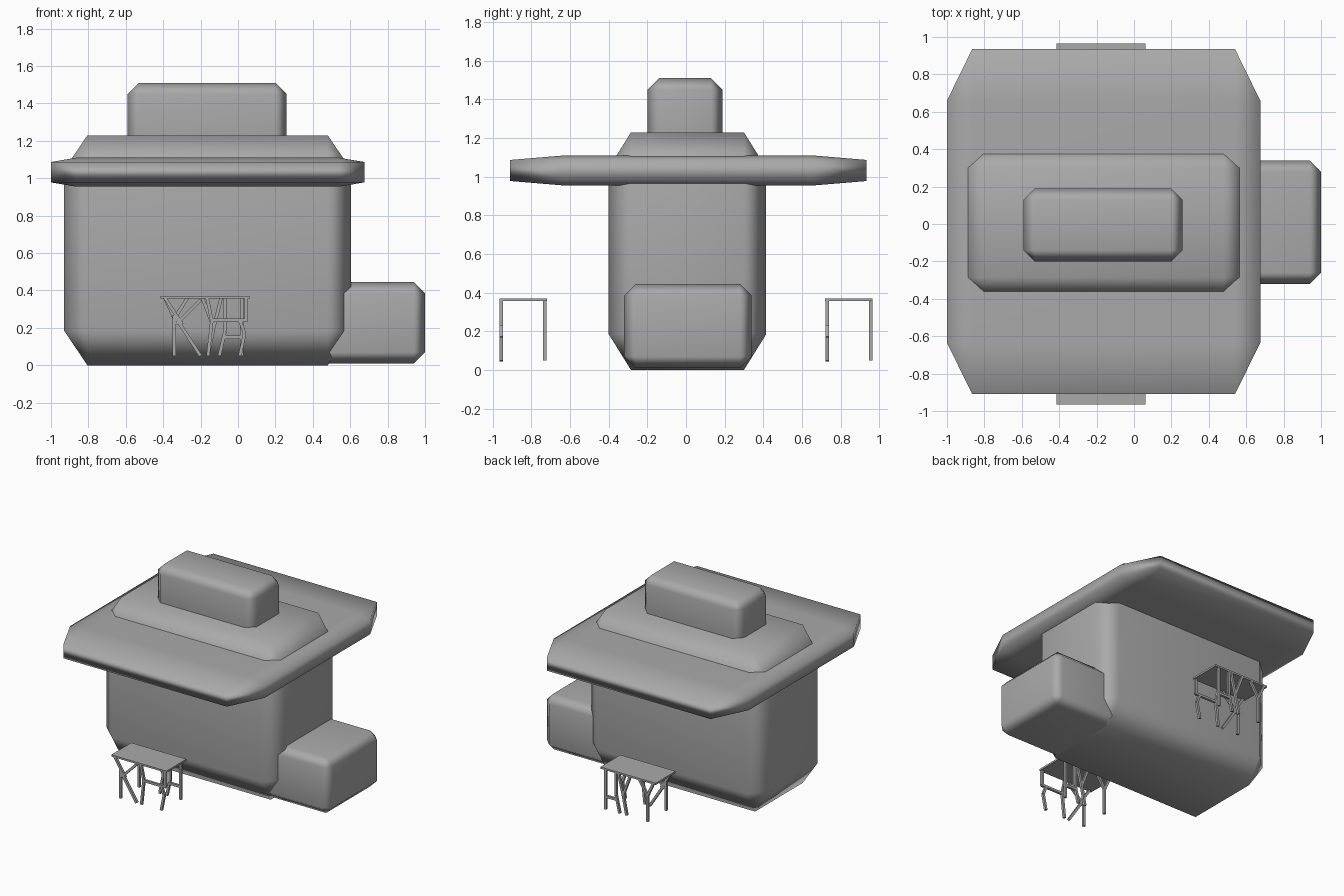
import bpy, bmesh
from mathutils import Vector

old = bpy.data.objects.get("Cube")
if old:
    bpy.data.objects.remove(old, do_unlink=True)

GREY = (0.4, 0.4, 0.4, 1.0)
grey = bpy.data.materials.new("plain_grey")
grey.use_nodes = True
grey.diffuse_color = GREY
grey.node_tree.nodes["Principled BSDF"].inputs["Base Color"].default_value = GREY


def add_object(name, bm):
    bmesh.ops.recalc_face_normals(bm, faces=bm.faces)
    mesh = bpy.data.meshes.new(name)
    bm.to_mesh(mesh)
    bm.free()
    mesh.materials.append(grey)
    obj = bpy.data.objects.new(name, mesh)
    bpy.context.collection.objects.link(obj)
    return obj


def chamfered_box(name, low, high, cut):
    """Box between two corners, with its own chamfer size on each axis."""
    bm = bmesh.new()
    bmesh.ops.create_cube(bm, size=2)
    bmesh.ops.bevel(bm, geom=bm.edges[:], offset=0.5, segments=1, affect='EDGES')
    for v in bm.verts:
        for i in range(3):
            outer = abs(v.co[i]) > 0.75
            inset = 0 if outer else cut[i]
            v.co[i] = high[i] - inset if v.co[i] > 0 else low[i] + inset
    for f in bm.faces:
        f.smooth = True
    obj = add_object(name, bm)
    mod = obj.modifiers.new("soft_edges", 'WEIGHTED_NORMAL')
    mod.weight = 50


def add_bar(bm, start, end, width=0.018):
    """Square bar from one point to another."""
    start, end = Vector(start), Vector(end)
    along = end - start
    turn = along.to_track_quat('Z', 'Y')
    made = bmesh.ops.create_cube(bm, size=1)["verts"]
    for v in made:
        v.co = turn @ Vector((v.co.x * width, v.co.y * width, v.co.z * along.length))
        v.co += (start + end) / 2


# House masses
chamfered_box("house_body", (-0.93, -0.40, 0), (0.605, 0.415, 1.23), (0.125, 0.115, 0.185))
chamfered_box("roof_slab", (-1, -0.91, 0.955), (0.675, 0.935, 1.11), (0.135, 0.275, 0.023))
chamfered_box("roof_block", (-0.59, -0.20, 1.05), (0.26, 0.19, 1.51), (0.06, 0.06, 0.06))
chamfered_box("side_annex", (0.35, -0.32, 0.01), (1, 0.34, 0.445), (0.06, 0.06, 0.06))

# Branching legs of the benches, as (x, z) to (x, z)
FRONT_ROW = [
    (-0.34, 0.05, -0.34, 0.27), (-0.33, 0.25, -0.2, 0.05),
    (-0.39, 0.36, -0.3, 0.22), (-0.33, 0.22, -0.2, 0.35),
    (-0.165, 0.36, -0.14, 0.24), (-0.14, 0.24, -0.16, 0.05),
    (-0.15, 0.24, 0.05, 0.24), (0.045, 0.36, 0.045, 0.24),
    (0.01, 0.24, 0.035, 0.17), (0.035, 0.17, 0.01, 0.05),
]
BACK_ROW = [
    (0.02, 0.05, 0.02, 0.36), (-0.07, 0.15, 0.02, 0.15),
    (-0.07, 0.36, -0.07, 0.18), (-0.07, 0.18, -0.1, 0.05),
    (-0.13, 0.2, -0.19, 0.36), (-0.13, 0.2, -0.09, 0.36),
    (-0.13, 0.2, -0.16, 0.05), (-0.34, 0.05, -0.34, 0.25),
    (-0.34, 0.25, -0.39, 0.36), (-0.34, 0.25, -0.27, 0.36),
]


def bench(name, y_front):
    depth = 0.245
    bm = bmesh.new()
    top = bmesh.ops.create_cube(bm, size=1)["verts"]
    for v in top:
        v.co = Vector((v.co.x * 0.475 - 0.177, v.co.y * depth + y_front + depth / 2,
                       v.co.z * 0.014 + 0.363))
    for row, y in ((FRONT_ROW, y_front + 0.01), (BACK_ROW, y_front + depth - 0.01)):
        for x0, z0, x1, z1 in row:
            add_bar(bm, (x0, y, z0), (x1, y, z1))
    add_object(name, bm)


bench("front_bench", -0.965)
bench("rear_bench", 0.72)
